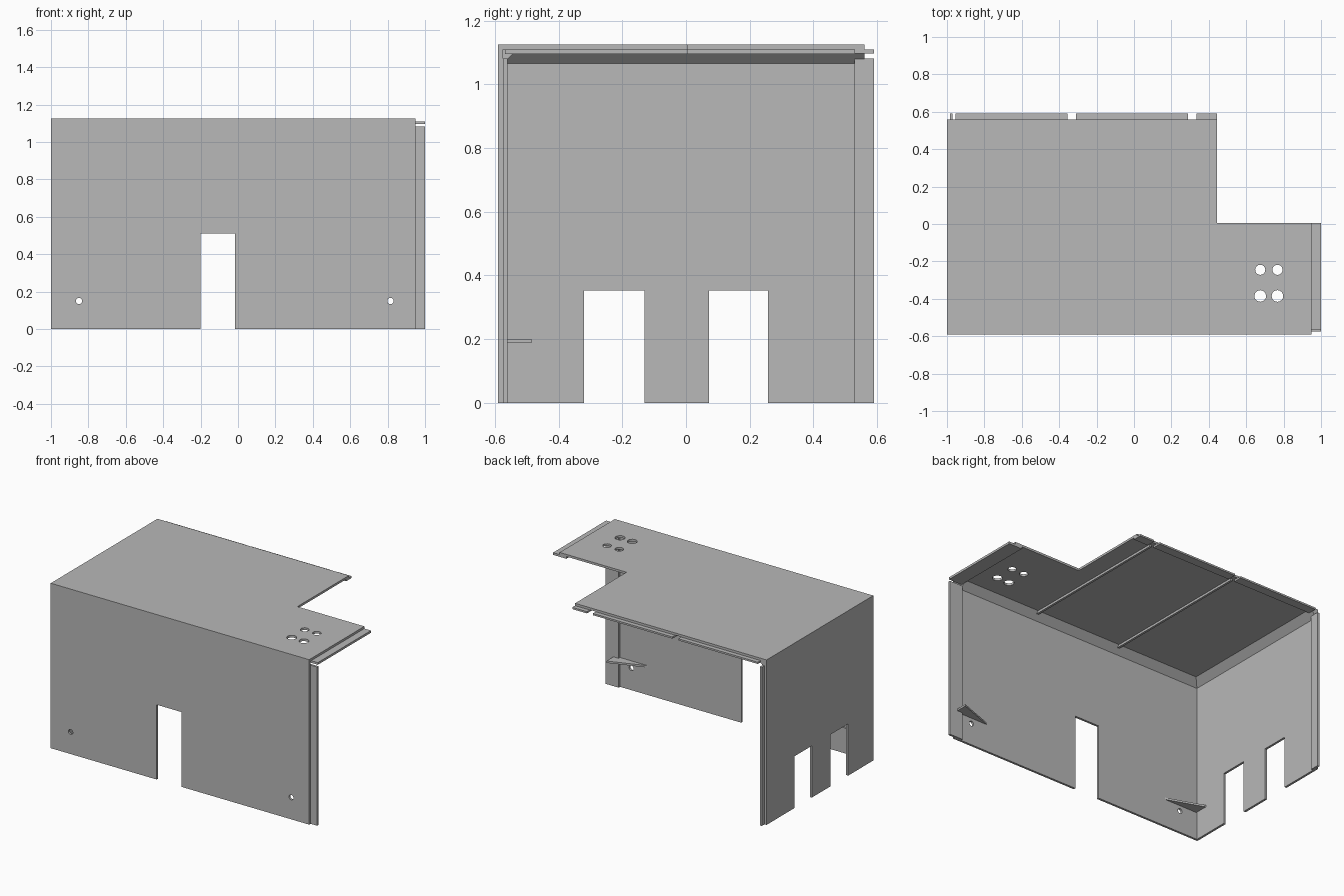
import bpy, bmesh, math

if "Cube" in bpy.data.objects:
    bpy.data.objects.remove(bpy.data.objects["Cube"], do_unlink=True)

grey = bpy.data.materials.new("plain_grey")
grey.use_nodes = True
colour = (0.48, 0.48, 0.48, 1)
grey.diffuse_color = colour
grey.node_tree.nodes["Principled BSDF"].inputs["Base Color"].default_value = colour

T = 0.015                       # sheet thickness
X0, X1 = -1.0, 0.95             # outer faces of the panels
Y0, Y1 = -0.59, 0.56
ROOF = 1.11                     # underside of the roof
TOP = ROOF + T
NOTCH = 0.445                   # inner corner of the roof cut-out

# which world axes the outline (u, v) and the depth w go to
PLANES = {"xy": lambda u, v, w: (u, v, w),
          "xz": lambda u, v, w: (u, w, v),
          "yz": lambda u, v, w: (w, u, v)}


def panel(name, plane, w0, w1, outline, holes=()):
    """Flat outline with holes, extruded from depth w0 to w1."""
    curve = bpy.data.curves.new(name, "CURVE")
    curve.dimensions = "2D"
    curve.fill_mode = "BOTH"
    curve.extrude = (w1 - w0) / 2
    for loop in (outline, *holes):
        spline = curve.splines.new("POLY")
        spline.points.add(len(loop) - 1)
        for point, (u, v) in zip(spline.points, loop):
            point.co = (u, v, 0, 1)
        spline.use_cyclic_u = True
    temp = bpy.data.objects.new(name + "_temp", curve)
    bpy.context.collection.objects.link(temp)
    graph = bpy.context.evaluated_depsgraph_get()
    mesh = bpy.data.meshes.new_from_object(temp.evaluated_get(graph))
    bpy.data.objects.remove(temp, do_unlink=True)
    bm = bmesh.new()
    bm.from_mesh(mesh)
    bmesh.ops.remove_doubles(bm, verts=bm.verts, dist=0.0001)
    for v in bm.verts:
        v.co = PLANES[plane](v.co.x, v.co.y, v.co.z + (w0 + w1) / 2)
    bmesh.ops.recalc_face_normals(bm, faces=bm.faces)
    for f in bm.faces:
        f.smooth = False
        f.material_index = 0
    bm.to_mesh(mesh)
    bm.free()
    mesh.name = name
    mesh.materials.clear()
    mesh.materials.append(grey)
    obj = bpy.data.objects.new(name, mesh)
    bpy.context.collection.objects.link(obj)
    return obj


def rect(u0, u1, v0, v1):
    return [(u0, v0), (u1, v0), (u1, v1), (u0, v1)]


def circle(u, v, r, n=24):
    return [(u + r * math.cos(math.tau * i / n), v + r * math.sin(math.tau * i / n))
            for i in range(n)]


def wall_outline(u0, u1, doors):
    """Wall rectangle with door openings cut up from its bottom edge."""
    points = [(u0, 0)]
    for a, b, h in doors:
        points += [(a, 0), (a, h), (b, h), (b, 0)]
    return points + [(u1, 0), (u1, ROOF), (u0, ROOF)]


# Walls and roof
panel("front_wall", "xz", Y0, Y0 + T, wall_outline(X0, X1, [(-0.2, -0.015, 0.51)]),
      [circle(-0.85, 0.15, 0.017), circle(0.815, 0.15, 0.017)])
panel("side_wall", "yz", X0, X0 + T,
      wall_outline(Y0 + T, Y1, [(-0.32, -0.13, 0.353), (0.072, 0.258, 0.353)]))
panel("roof", "xy", ROOF, TOP,
      [(X0, Y0), (X1, Y0), (X1, 0.005), (NOTCH, 0.005), (NOTCH, Y1), (X0, Y1)],
      [circle(x, y, r) for x in (0.675, 0.767)
       for y, r in ((-0.245, 0.027), (-0.385, 0.031))])

# Sloping fillets under the roof
C = 0.045


def fillet(inner):
    return [(inner, ROOF), (inner + C, ROOF), (inner, ROOF - C)]


panel("front_fillet", "yz", X0 + T, 0.9, fillet(Y0 + T))
panel("side_fillet", "xz", Y0 + T, Y1, fillet(X0 + T))

# Roof ribs and the back lips between them
RIBS = (-0.333, 0.312)
for i, x in enumerate(RIBS):
    panel(f"roof_rib_{i + 1}", "xy", ROOF - T, ROOF,
          rect(x - T / 2, x + T / 2, -0.56, 0.53))
starts = [-0.955] + [x + 0.0225 for x in RIBS]
ends = [x - 0.0225 for x in RIBS] + [NOTCH]
for i, (a, b) in enumerate(zip(starts, ends)):
    panel(f"back_lip_{i + 1}", "xy", ROOF - T + 0.002, ROOF - 0.001, rect(a, b, 0.53, 0.59))
    panel(f"back_lip_base_{i + 1}", "xy", ROOF - T + 0.002, ROOF, rect(a, b, 0.53, Y1))

# Joining lips on the open edges
panel("roof_end_lip", "xy", ROOF - T, ROOF, rect(0.9, 1.0, -0.568, 0.005))
panel("front_wall_lip", "xz", Y0 + T, Y0 + 2 * T, rect(0.9, 1.0, 0, 1.082))
panel("side_wall_lip", "yz", X0 + T, X0 + 2 * T, rect(0.53, 0.59, 0, 1.082))

# Triangular shelf brackets above the wall holes
for name, outer, inner in (("left_bracket", 0.94, 0.69), ("right_bracket", -0.98, -0.73)):
    panel(name, "xy", 0.187, 0.2, [(outer, Y0 + T), (inner, Y0 + T), (outer, -0.485)])
